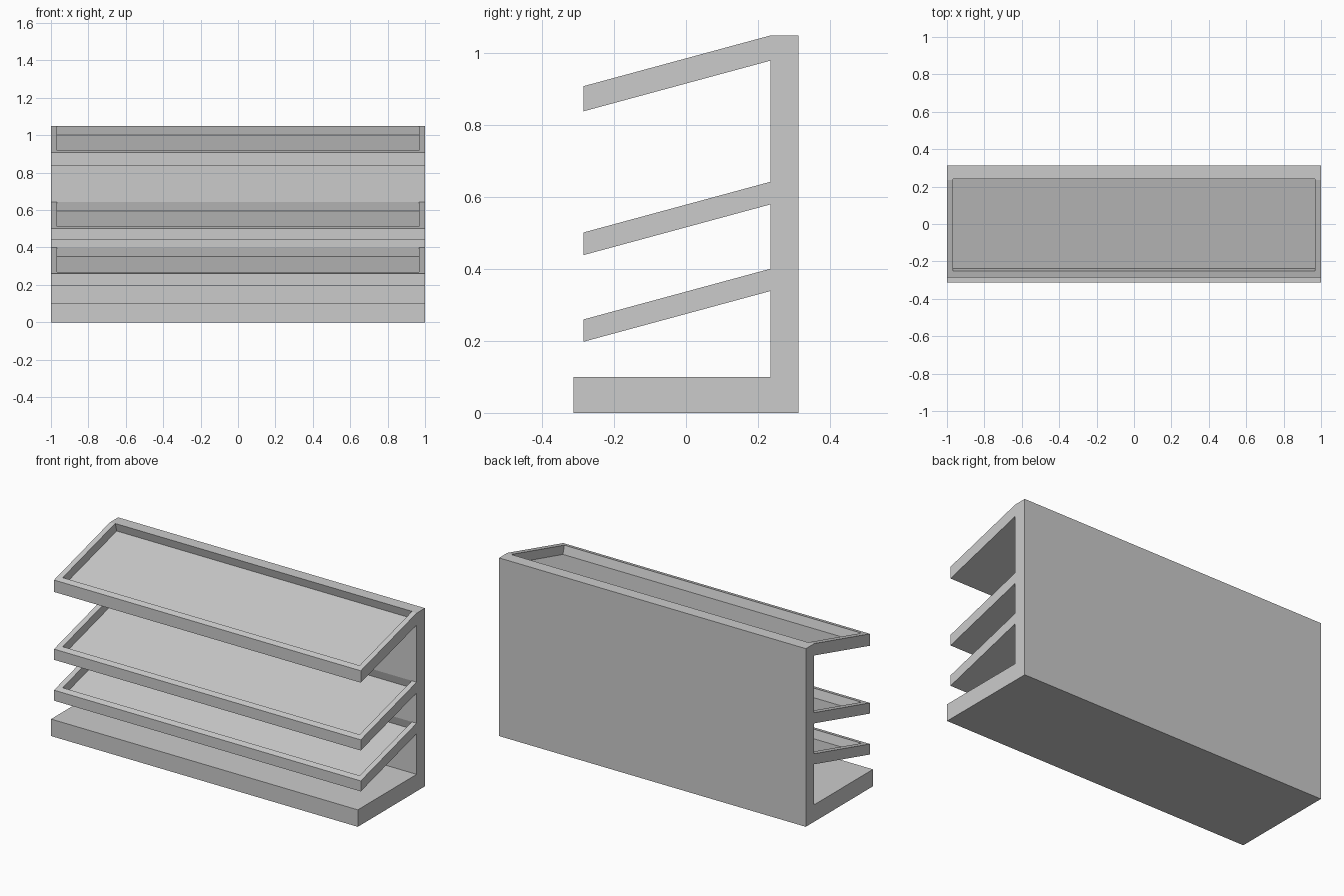
import bpy, bmesh, math

if "Cube" in bpy.data.objects:
    bpy.data.objects.remove(bpy.data.objects["Cube"])

SLOPE = math.radians(15)
S, C = math.sin(SLOPE), math.cos(SLOPE)
RISE = 0.141          # height gained by a shelf from lip to back panel
Y_LIP, Y_PANEL, Y_END = -0.285, 0.235, 0.3125

# (top of shelf at the lip, vertical thickness, back edge of tray recess)
SHELVES = [(0.26, 0.062, 0.235), (0.502, 0.063, 0.235), (0.909, 0.07, 0.24)]


def prism(name, profile, half_width):
    """Extrude a (y, z) profile along x, centred on x = 0."""
    bm = bmesh.new()
    face = bm.faces.new([bm.verts.new((-half_width, y, z)) for y, z in profile])
    ext = bmesh.ops.extrude_face_region(bm, geom=[face])
    verts = [v for v in ext["geom"] if isinstance(v, bmesh.types.BMVert)]
    bmesh.ops.translate(bm, verts=verts, vec=(2 * half_width, 0, 0))
    bmesh.ops.recalc_face_normals(bm, faces=bm.faces)
    mesh = bpy.data.meshes.new(name)
    bm.to_mesh(mesh)
    bm.free()
    obj = bpy.data.objects.new(name, mesh)
    bpy.context.collection.objects.link(obj)
    return obj


# Stand body: base, back panel and sloping shelves in one side profile
profile = [(Y_END, 0), (-Y_END, 0), (-Y_END, 0.1), (Y_PANEL, 0.1)]
for top, thick, _ in SHELVES:
    profile += [(Y_PANEL, top - thick + RISE), (Y_LIP, top - thick),
                (Y_LIP, top), (Y_PANEL, top + RISE)]
profile.append((Y_END, 1.05))
stand = prism("shelf_stand", profile, 1.0)

# Tray recesses: walls square to the sloping shelf surface
DEPTH, ABOVE = 0.051, 0.03
for i, (top, _, back) in enumerate(SHELVES):
    front_rim = (-0.25, top + 0.035 * math.tan(SLOPE))
    back_rim = (back, top + RISE)

    def along(p, d):
        return (p[0] + S * d, p[1] - C * d)

    cutter = prism(f"tray_cutter_{i}", [
        along(front_rim, -ABOVE), along(front_rim, DEPTH),
        along(back_rim, DEPTH), along(back_rim, -ABOVE)], 0.968)
    cutter.hide_render = True
    mod = stand.modifiers.new(f"tray_{i}", 'BOOLEAN')
    mod.operation = 'DIFFERENCE'
    mod.solver = 'EXACT'
    mod.object = cutter
    bpy.context.view_layer.objects.active = stand
    bpy.ops.object.modifier_apply(modifier=mod.name)
    bpy.data.objects.remove(cutter)
